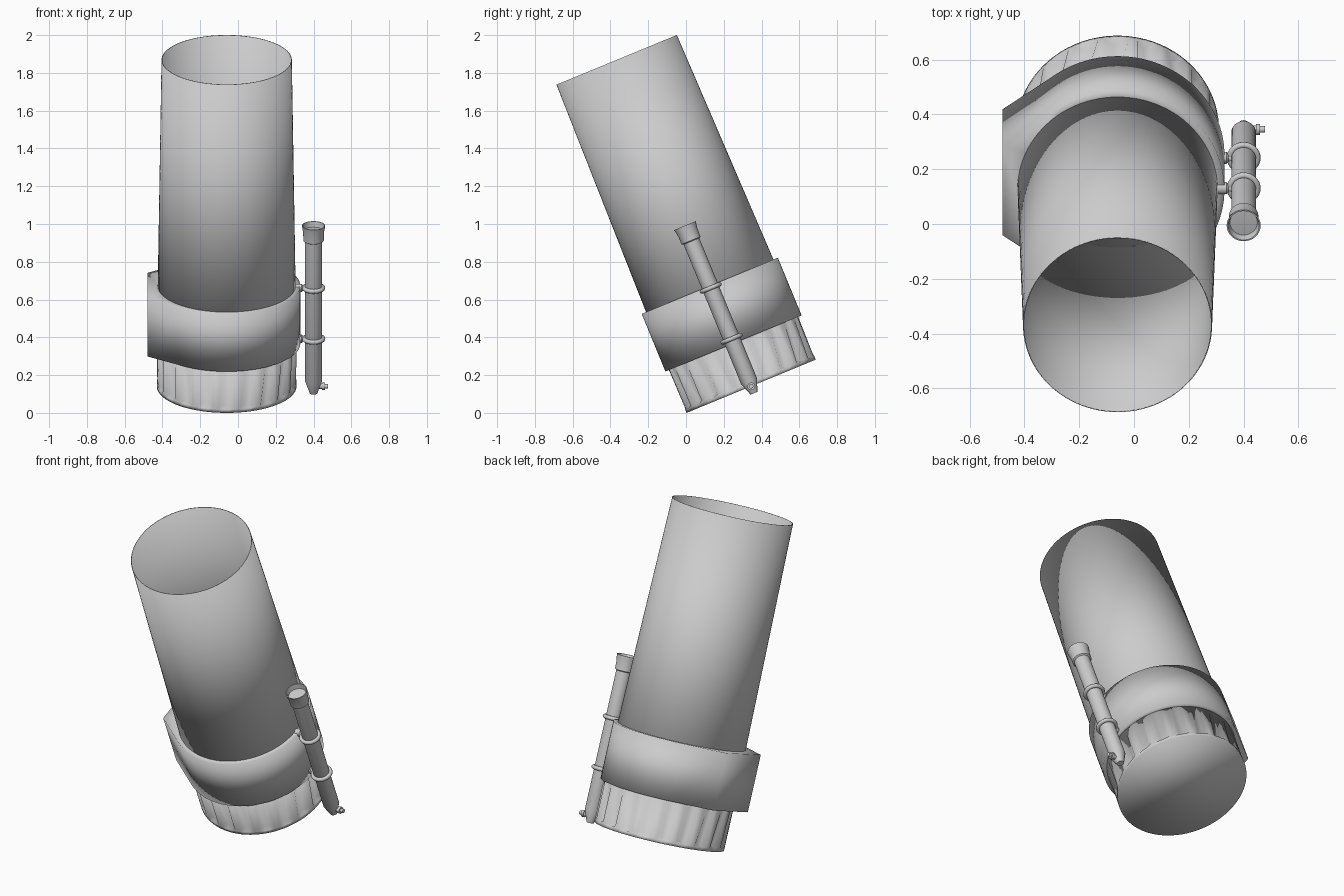
import bpy, bmesh
from math import sin, cos, radians, pi, acos, atan2, hypot
from mathutils import Matrix

cube = bpy.data.objects.get("Cube")
if cube:
    bpy.data.objects.remove(cube)

TILT = radians(22.4)
POSE = Matrix.Translation((-0.06, 0.345, 0.141)) @ Matrix.Rotation(TILT, 4, 'X')
LENGTH, BASE_R, COLLAR_R, TOP_R = 1.869, 0.37, 0.39, 0.345
BASE_TOP, COLLAR_TOP = 0.245, 0.575
FINDER_X = 0.46

grey = bpy.data.materials.new("light_grey")
grey.use_nodes = True
grey.diffuse_color = (0.6, 0.6, 0.6, 1)
grey.node_tree.nodes["Principled BSDF"].inputs["Base Color"].default_value = (0.6, 0.6, 0.6, 1)


def finish(name, bm, angle=40, inward=False):
    """Turn a bmesh into a posed object; angle None means smooth everywhere."""
    bmesh.ops.remove_doubles(bm, verts=bm.verts, dist=1e-5)
    if inward:
        bmesh.ops.reverse_faces(bm, faces=bm.faces)
    mesh = bpy.data.meshes.new(name)
    bm.to_mesh(mesh)
    bm.free()
    mesh.shade_smooth()
    if angle is not None:
        mesh.set_sharp_from_angle(angle=radians(angle))
    mesh.materials.append(grey)
    obj = bpy.data.objects.new(name, mesh)
    obj.matrix_world = POSE
    bpy.context.collection.objects.link(obj)
    return obj


def skin(bm, loops, closed=False):
    """Join successive loops of points with quads."""
    rows = [[bm.verts.new(p) for p in loop] for loop in loops]
    n = len(rows[0])
    pairs = list(zip(rows, rows[1:])) + ([(rows[-1], rows[0])] if closed else [])
    for low, high in pairs:
        for i in range(n):
            j = (i + 1) % n
            bm.faces.new((low[i], low[j], high[j], high[i]))
    return rows


def ring(r, z, n):
    return [(r * cos(2 * pi * i / n), r * sin(2 * pi * i / n), z) for i in range(n)]


def lathe(profile, n=32, closed=False, place=Matrix()):
    bm = bmesh.new()
    skin(bm, [ring(max(r, 1e-7), z, n) for r, z in profile], closed)
    bmesh.ops.remove_doubles(bm, verts=bm.verts, dist=1e-5)
    bmesh.ops.dissolve_degenerate(bm, edges=bm.edges, dist=1e-5)
    bm.transform(place)
    return bm


# Main tube, open at the top
tube = finish("main_tube", lathe([(BASE_R, BASE_TOP), (TOP_R, LENGTH)], 96))
wall = tube.modifiers.new("wall", 'SOLIDIFY')
wall.thickness = 0.004
wall.offset = -1

# Base cell: closed drum with scoops that taper upward from a ledge; inward normals
bm = bmesh.new()
COLUMNS = 80
rows = []
for z, depth in ((0, 0), (0.02, 0), (0.03, 0.028), (BASE_TOP, 0)):
    rows.append([])
    for i in range(COLUMNS):
        a = 2 * pi * (i - 0.5) / COLUMNS + pi / 2
        r = BASE_R - (depth if i % 4 < 2 else 0)
        rows[-1].append((r * cos(a), r * sin(a), z))
loops = skin(bm, rows)
bm.faces.new(loops[0][::-1])
bm.faces.new(loops[-1])
finish("base_cell", bm, None, inward=True)

# Collar: round band drawn out to a flat mounting pad on the right
PAD_X, PAD_Y = -0.42, 0.18
tangent = atan2(PAD_Y, PAD_X) - acos(COLLAR_R / hypot(PAD_X, PAD_Y))
STEPS = 72
outline = [(PAD_X, -PAD_Y)]
for i in range(STEPS + 1):
    a = tangent * (2 * i / STEPS - 1)
    outline.append((COLLAR_R * cos(a), COLLAR_R * sin(a)))
outline.append((PAD_X, PAD_Y))
inner = [(x * 0.362 / hypot(x, y), y * 0.362 / hypot(x, y)) for x, y in outline]
bm = bmesh.new()
skin(bm, [[(x, y, z) for x, y in shape] for shape, z in (
    (inner, BASE_TOP), (outline, BASE_TOP), (outline, COLLAR_TOP), (inner, COLLAR_TOP))])
finish("collar", bm, None)

# Finder scope: barrel with a flared hood and tapered tail; inward normals
at_finder = Matrix.Translation((FINDER_X, 0, 0))
finish("finder_barrel", lathe([
    (0, -0.04), (0.02, -0.04), (0.045, 0.03), (0.045, 0.83), (0.054, 0.835),
    (0.055, 0.88), (0.062, 0.92), (0.057, 0.92), (0.05, 0.89)],
    32, place=at_finder), inward=True)
finish("finder_lens", lathe([(0.051, 0.89), (0, 0.893)], 32, place=at_finder))

# Finder eyepiece pointing to the left
sideways = Matrix.Translation((FINDER_X, 0, 0)) @ Matrix.Rotation(pi / 2, 4, 'Y')
finish("finder_eyepiece", lathe([
    (0, 0), (0.014, 0), (0.014, 0.045), (0.02, 0.045), (0.02, 0.06),
    (0.012, 0.06), (0.012, 0.077), (0, 0.077)], 20, place=sideways))

# Two finder rings, each with a short stalk to the collar
for name, z in (("lower", 0.272), ("upper", 0.563)):
    section = [(0.05 + 0.012 * cos(2 * pi * k / 10), z + 0.012 * sin(2 * pi * k / 10))
               for k in range(10)]
    finish(name + "_finder_ring", lathe(section, 32, True, at_finder))
    stalk = Matrix.Translation((0.365, 0, z)) @ Matrix.Rotation(pi / 2, 4, 'Y')
    finish(name + "_finder_stalk", lathe([
        (0, 0), (0.022, 0), (0.022, 0.032), (0.014, 0.04), (0.014, 0.05), (0, 0.05)],
        20, place=stalk))
